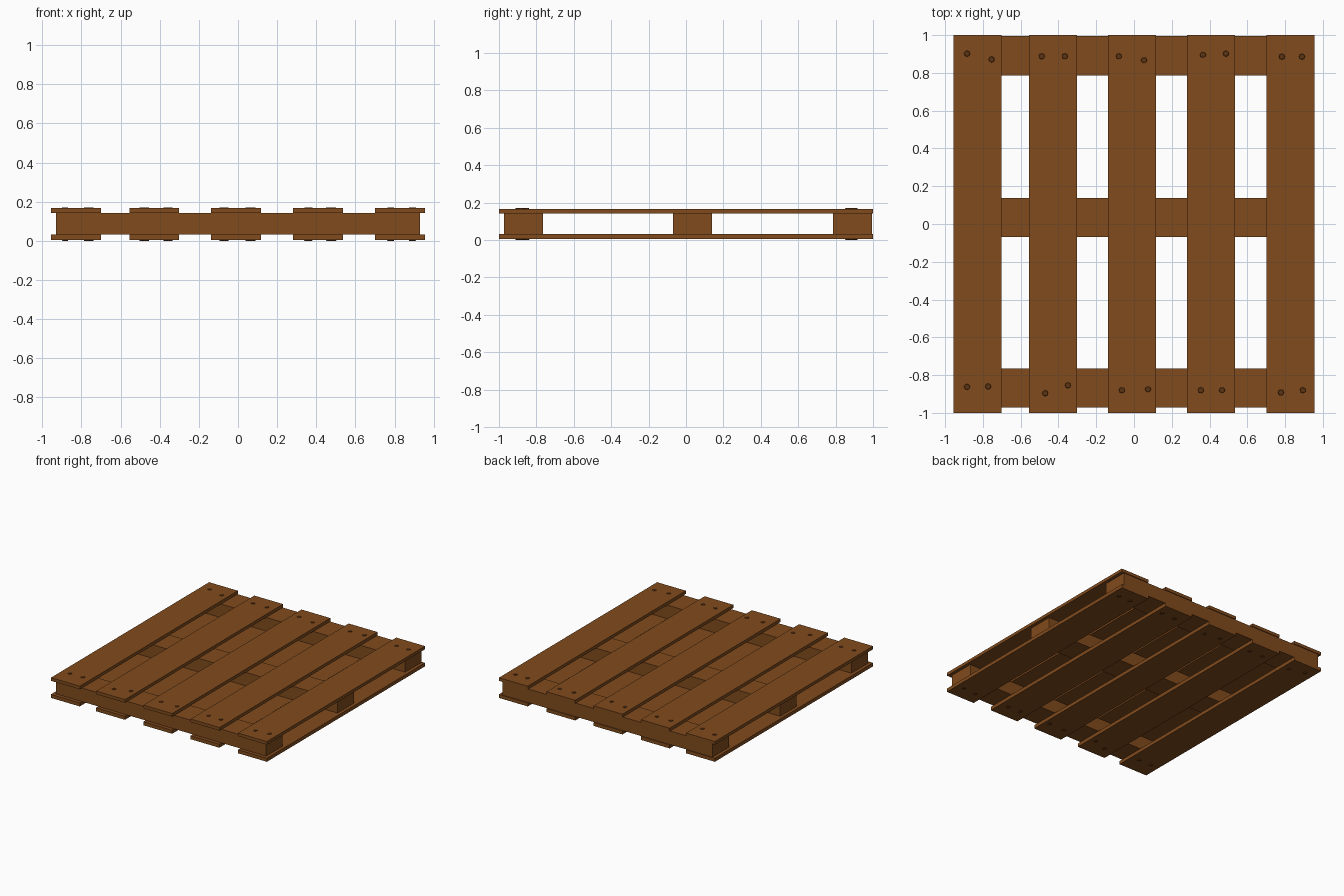
import bpy, bmesh
from mathutils import Matrix

if "Cube" in bpy.data.objects:
    bpy.data.objects.remove(bpy.data.objects["Cube"])


def material(name, color):
    m = bpy.data.materials.new(name)
    m.diffuse_color = color
    m.use_nodes = True
    m.node_tree.nodes["Principled BSDF"].inputs["Base Color"].default_value = m.diffuse_color
    return m


wood = material("wood", (0.22, 0.07, 0.012, 1))
dark = material("nail_brown", (0.11, 0.034, 0.006, 1))


def finish(name, bm, mat):
    me = bpy.data.meshes.new(name)
    bm.to_mesh(me)
    bm.free()
    me.materials.append(mat)
    ob = bpy.data.objects.new(name, me)
    bpy.context.collection.objects.link(ob)
    return ob


def box(name, x, y, z):
    center = [(a + b) / 2 for a, b in (x, y, z)]
    size = [b - a for a, b in (x, y, z)]
    bm = bmesh.new()
    bmesh.ops.create_cube(bm, size=1, matrix=Matrix.Translation(center) @ Matrix.Diagonal((*size, 1)))
    return finish(name, bm, mat=wood)


def nail(name, x, y, z, direction):
    # Eight-sided head with a narrower outer face, sunk slightly into the board
    bm = bmesh.new()
    bmesh.ops.create_cone(bm, cap_ends=True, segments=8, radius1=0.019, radius2=0.014, depth=0.01,
                          matrix=Matrix.Translation((x, y, z)) @ Matrix.Diagonal((1, 1, direction, 1)))
    if direction < 0:
        bmesh.ops.reverse_faces(bm, faces=bm.faces[:])
    finish(name, bm, dark)


# Deck boards, top and bottom
for i, x in enumerate((-0.8285, -0.428, -0.01, 0.408, 0.8285)):
    span = (x - 0.1275, x + 0.1275)
    box(f"top_board_{i + 1}", span, (-1, 1), (0.142, 0.167))
    box(f"bottom_board_{i + 1}", span, (-1, 1), (0.005, 0.033))

# Cross beams between the decks
for name, y in (("front", -0.868), ("middle", 0.034), ("back", 0.89)):
    box(f"{name}_beam", (-0.93, 0.93), (y - 0.104, y + 0.104), (0.033, 0.142))

# Hand-hammered nails, slightly irregular, on both decks
back = [(-0.884, 0.902), (-0.754, 0.871), (-0.488, 0.888), (-0.366, 0.888), (-0.08, 0.888),
        (0.053, 0.867), (0.365, 0.896), (0.487, 0.902), (0.783, 0.886), (0.889, 0.886)]
front = [(-0.884, -0.862), (-0.772, -0.86), (-0.47, -0.896), (-0.35, -0.854), (-0.064, -0.88),
         (0.074, -0.875), (0.354, -0.88), (0.466, -0.88), (0.778, -0.892), (0.894, -0.88)]
for i, (x, y) in enumerate(back + front):
    nail(f"top_nail_{i + 1}", x, y, 0.166, 1)
    nail(f"bottom_nail_{i + 1}", x, y, 0.005, -1)
